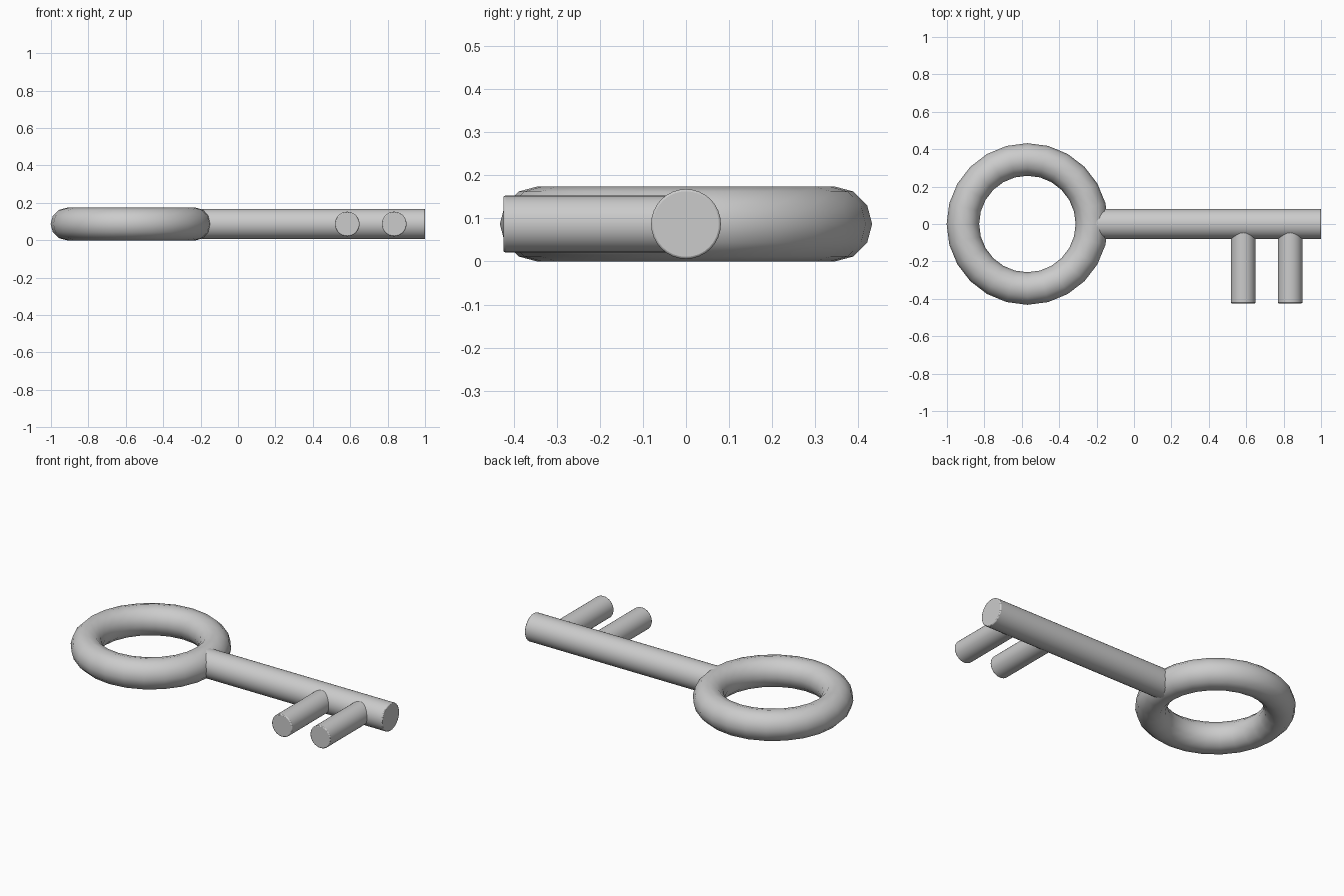
import bpy
from math import radians

if "Cube" in bpy.data.objects:
    bpy.data.objects.remove(bpy.data.objects["Cube"])

Z = 0.087  # height of the key's centre plane


def smooth(obj):
    bpy.ops.object.select_all(action='DESELECT')
    obj.select_set(True)
    bpy.context.view_layer.objects.active = obj
    bpy.ops.object.shade_smooth_by_angle(angle=radians(35))


def rod(name, centre, radius, length, rotation):
    bpy.ops.mesh.primitive_cylinder_add(vertices=32, radius=radius, depth=length,
                                        location=centre, rotation=rotation)
    obj = bpy.context.object
    obj.name = name
    # small rounded rim on the end caps
    bevel = obj.modifiers.new("rim", 'BEVEL')
    bevel.width = 0.005
    bevel.segments = 2
    bevel.limit_method = 'ANGLE'
    bevel.angle_limit = radians(40)
    smooth(obj)
    return obj


# Ring handle
bpy.ops.mesh.primitive_torus_add(location=(-0.57, 0, Z), major_radius=0.345,
                                 minor_radius=0.087, major_segments=24,
                                 minor_segments=12)
handle = bpy.context.object
handle.name = "ring_handle"
smooth(handle)

# Shaft along x, starting inside the ring
x0, x1 = -0.225, 1.0
rod("shaft", ((x0 + x1) / 2, 0, Z), 0.081, x1 - x0, (0, radians(90), 0))

# Two teeth pointing to the front
for i, x in enumerate((0.584, 0.835)):
    y0, y1 = -0.424, -0.01
    rod(f"tooth_{i + 1}", (x, (y0 + y1) / 2, Z), 0.066, y1 - y0, (radians(90), 0, 0))
